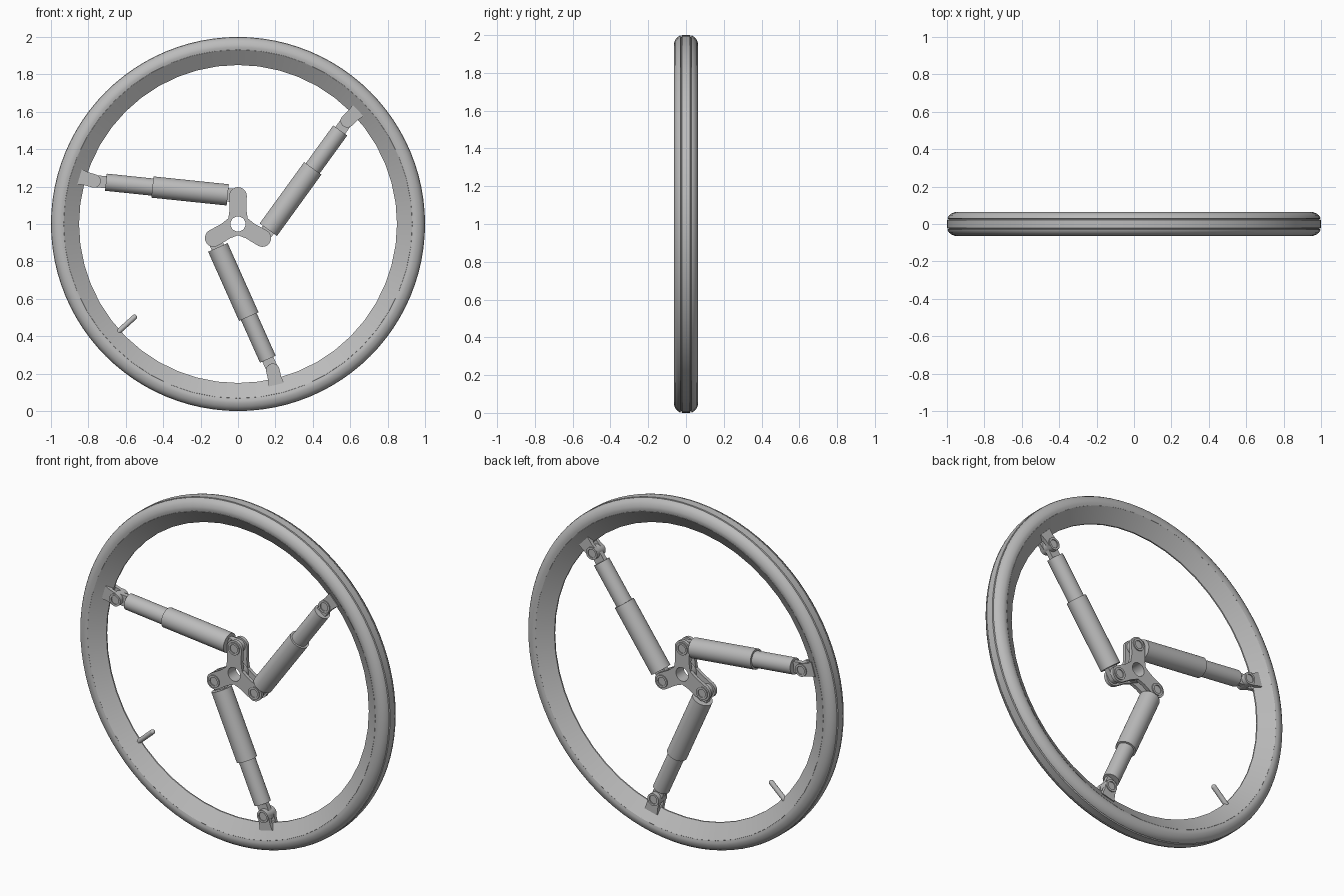
import bpy, bmesh
from math import sin, cos, pi, radians
from mathutils import Matrix, Vector

cube = bpy.data.objects.get("Cube")
if cube:
    bpy.data.objects.remove(cube)

grey = bpy.data.materials.new("plain grey")
grey.use_nodes = True
grey.diffuse_color = (0.5, 0.5, 0.5, 1)
grey.node_tree.nodes["Principled BSDF"].inputs["Base Color"].default_value = (0.5, 0.5, 0.5, 1)

LIFT = Matrix.Translation((0, 0, 1))       # wheel centre height


def finish(obj, turn):
    """Place the part around the axle, colour it and smooth it."""
    obj.data.transform(LIFT @ Matrix.Rotation(turn, 4, 'Y'))
    obj.data.materials.clear()
    obj.data.materials.append(grey)
    bpy.ops.object.select_all(action='DESELECT')
    obj.select_set(True)
    bpy.context.view_layer.objects.active = obj
    bpy.ops.object.shade_smooth_by_angle(angle=radians(30))


def from_bmesh(name, bm, turn=0):
    bmesh.ops.recalc_face_normals(bm, faces=bm.faces)
    mesh = bpy.data.meshes.new(name)
    bm.to_mesh(mesh)
    bm.free()
    obj = bpy.data.objects.new(name, mesh)
    bpy.context.collection.objects.link(obj)
    finish(obj, turn)


def lathe(name, profile, steps):
    """Spin a closed (radius, y) profile around the axle."""
    bm = bmesh.new()
    rings = []
    for i in range(steps):
        a = 2 * pi * i / steps
        rings.append([bm.verts.new((r * cos(a), y, r * sin(a))) for r, y in profile])
    n = len(profile)
    for i in range(steps):
        a, b = rings[i], rings[(i + 1) % steps]
        for j in range(n):
            k = (j + 1) % n
            bm.faces.new((a[j], a[k], b[k], b[j]))
    from_bmesh(name, bm)


def rod(name, start, end, radius, turn=0, tip=False):
    """Cylinder between two (x, z) points, optionally with a round tip."""
    a, b = Vector((start[0], 0, start[1])), Vector((end[0], 0, end[1]))
    d = b - a
    spin = d.to_track_quat('Z', 'Y').to_matrix().to_4x4()
    bm = bmesh.new()
    bmesh.ops.create_cone(bm, cap_ends=True, segments=32, radius1=radius, radius2=radius,
                          depth=d.length, matrix=Matrix.Translation((a + b) / 2) @ spin)
    if tip:
        bmesh.ops.create_uvsphere(bm, u_segments=24, v_segments=12, radius=radius,
                                  matrix=Matrix.Translation(b) @ spin)
    from_bmesh(name, bm, turn)


def plate(name, outlines, y0, y1, turn=0):
    """Extrude (x, z) outlines along y; inner outlines become holes."""
    curve = bpy.data.curves.new(name, 'CURVE')
    curve.dimensions = '2D'
    curve.fill_mode = 'BOTH'
    curve.extrude = (y1 - y0) / 2
    for pts in outlines:
        s = curve.splines.new('POLY')
        s.points.add(len(pts) - 1)
        for p, (x, z) in zip(s.points, pts):
            p.co = (x, z, 0, 1)
        s.use_cyclic_u = True
    obj = bpy.data.objects.new(name, curve)
    bpy.context.collection.objects.link(obj)
    bpy.ops.object.select_all(action='DESELECT')
    obj.select_set(True)
    bpy.context.view_layer.objects.active = obj
    bpy.ops.object.convert(target='MESH')
    obj = bpy.context.object
    obj.data.transform(Matrix.Translation((0, (y0 + y1) / 2, 0)) @ Matrix.Rotation(pi / 2, 4, 'X'))
    finish(obj, turn)


def arc(c, r, a0, a1, n):
    return [(c[0] + r * cos(a0 + (a1 - a0) * i / n), c[1] + r * sin(a0 + (a1 - a0) * i / n))
            for i in range(n + 1)]


def circle(c, r, n=28):
    return arc(c, r, 0, 2 * pi, n)[:-1]


def tongue(pin, direction, length, half):
    """Strap rounded around the pin and running square along direction."""
    d = Vector(direction).normalized()
    a = Vector((d.y, -d.x)).to_2d()
    base = pin + d * length
    angle = Vector((1, 0)).angle_signed(-d) * -1
    return [tuple(base + a * -half), *arc(pin, half, angle - pi / 2, angle + pi / 2, 14),
            tuple(base + a * half)]


# Tyre with two shallow tread grooves
side = [(0.93, 0.06), (0.945, 0.064), (0.958, 0.063), (0.975, 0.057), (0.988, 0.047),
        (0.996, 0.035), (0.998, 0.029), (0.99, 0.027), (0.99, 0.024), (1.0, 0.022)]
lathe("tyre", side + [(r, -y) for r, y in reversed(side)], 96)

# Rim with a wedge-shaped inner wall
lathe("rim", [(0.85, 0.004), (0.85, -0.004), (0.932, -0.061), (0.96, -0.04),
              (0.96, 0.04), (0.932, 0.061)], 48)

# Three-armed hub made of two plates and a spacer
hub = []
for k in range(3):
    a = radians(90 + 120 * k)
    d, s = Vector((cos(a), sin(a))), Vector((sin(a), -cos(a)))
    hub.append((0.06 * cos(a - pi / 3), 0.06 * sin(a - pi / 3)))
    hub.append(tuple(d * 0.075 + s * 0.045))
    hub += arc(d * 0.15, 0.047, a - pi / 2, a + pi / 2, 14)
    hub.append(tuple(d * 0.075 - s * 0.045))
bore = circle((0, 0), 0.04)
for name, y0 in (("hub_plate_front", -0.036), ("hub_plate_back", 0.016)):
    plate(name, [hub, bore], y0, y0 + 0.02)
plate("hub_spacer", [circle((0, 0), 0.058), bore], -0.016, 0.016)

# Spokes: telescopic dampers between hub and rim
inner = Vector((0, 0.15))
outer = Vector((-0.77, 0.23))
along = (outer - inner).normalized()
radial = outer.normalized()
across = Vector((-radial.y, radial.x))
for k in range(3):
    t = radians(120 * k)
    n = f"_{k + 1}"
    at = lambda d: inner + along * d
    rod("damper_body" + n, at(0.055), at(0.46), 0.057, t)
    rod("damper_rod" + n, at(0.44), at(0.71), 0.046, t)
    plate("inner_eye" + n, [tongue(inner, along, 0.08, 0.036)], -0.0155, 0.0155, t)
    plate("outer_eye" + n, [tongue(outer, -along, 0.08, 0.032)], -0.0135, 0.0135, t)
    # Forked bracket on the rim
    for name, y0 in (("bracket_front", -0.034), ("bracket_back", 0.014)):
        plate(name + n, [tongue(outer, radial, 0.08, 0.036)], y0, y0 + 0.02, t)
    foot = [outer + radial * r + across * w
            for r, w in ((0.045, -0.036), (0.08, -0.042), (0.08, 0.042), (0.045, 0.036))]
    plate("bracket_foot" + n, [[tuple(p) for p in foot]], -0.034, 0.034, t)
    # Pins with raised collars
    for name, c, y in (("inner", inner, 0.042), ("outer", outer, 0.04)):
        plate(name + "_collar" + n, [circle(c, 0.036), circle(c, 0.024)], -y, y, t)
        plate(name + "_pin" + n, [circle(c, 0.0245)], -y + 0.01, y - 0.01, t)

# Valve stem
v = radians(222)
rod("valve_stem", (0.88 * cos(v), 0.88 * sin(v)), (0.745 * cos(v), 0.745 * sin(v)), 0.014, tip=True)
